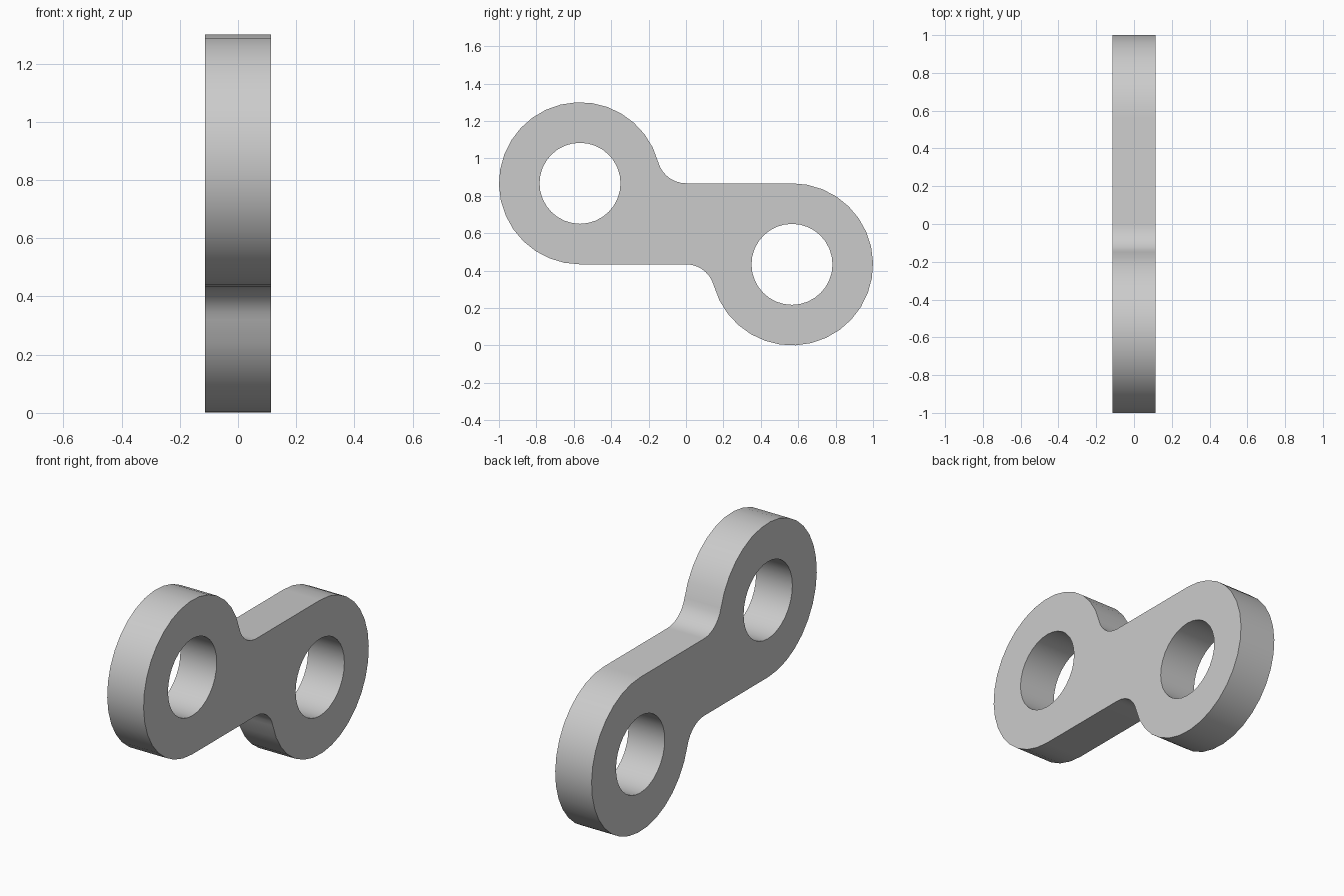
import bpy, bmesh
from math import sin, cos, atan2, pi, radians
from mathutils import Vector

if "Cube" in bpy.data.objects:
    bpy.data.objects.remove(bpy.data.objects["Cube"])

HALF_T = 0.113            # half thickness along x
R, HOLE = 0.4333, 0.2165  # eye outer radius and hole radius
CY, CZ, MID = 0.5667, 0.2167, 0.65
FILLET = (CY**2 - R**2) / (2 * R)   # tangent to bar edge at y = 0 and to the eye


def arc(cy, cz, r, a0, a1, n):
    return [(cy + r * cos(a0 + (a1 - a0) * i / n),
             cz + r * sin(a0 + (a1 - a0) * i / n)) for i in range(n + 1)]


# Half outline: upper left eye from its bottom clockwise, then the fillet into the bar
touch = atan2(FILLET, CY)
half = arc(-CY, CZ, R, -pi / 2, touch - 2 * pi, 23)
half += arc(0, CZ + FILLET, FILLET, pi + touch, 1.5 * pi, 7)[1:]
# The other half is the same outline turned by 180 degrees
outline = half + [(-y, -z) for y, z in half]
hole = arc(-CY, CZ, HOLE, 0, 2 * pi, 32)[:-1]
loops = [outline, hole, [(-y, -z) for y, z in hole]]

bm = bmesh.new()
edges = []
for pts in loops:
    vs = [bm.verts.new((-HALF_T, y, z + MID)) for y, z in pts]
    edges += [bm.edges.new((vs[i - 1], vs[i])) for i in range(len(vs))]

# Fill the profile with its holes and extrude it to full thickness
bmesh.ops.triangle_fill(bm, use_beauty=True, use_dissolve=False, edges=edges, normal=Vector((1, 0, 0)))
ext = bmesh.ops.extrude_face_region(bm, geom=bm.faces[:], use_keep_orig=True)
bmesh.ops.translate(bm, vec=(2 * HALF_T, 0, 0),
                    verts=[g for g in ext["geom"] if isinstance(g, bmesh.types.BMVert)])
bmesh.ops.recalc_face_normals(bm, faces=bm.faces[:])

mesh = bpy.data.meshes.new("link_plate")
bm.to_mesh(mesh)
bm.free()
link = bpy.data.objects.new("link_plate", mesh)
bpy.context.collection.objects.link(link)
bpy.context.view_layer.objects.active = link
link.select_set(True)
bpy.ops.object.shade_smooth_by_angle(angle=radians(30))
